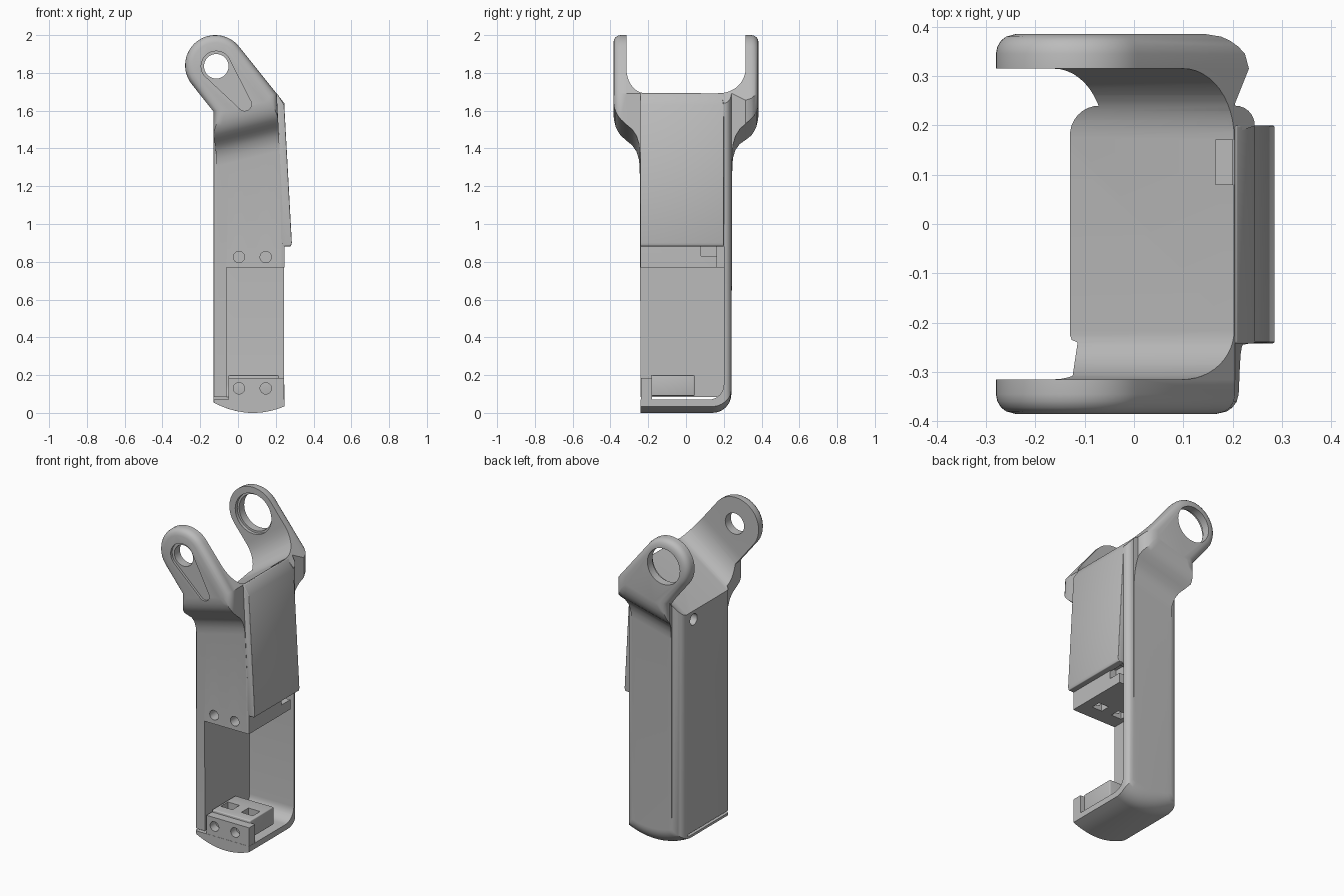
import bpy, bmesh, math
from mathutils import Vector

cube = bpy.data.objects.get("Cube")
if cube:
    bpy.data.objects.remove(cube, do_unlink=True)

grey = bpy.data.materials.new("matte grey")
grey.use_nodes = True
tone = (0.5, 0.5, 0.5, 1)
grey.diffuse_color = tone
grey.node_tree.nodes["Principled BSDF"].inputs["Base Color"].default_value = tone


def loft(name, rings):
    """Skin a list of equal-length rings and cap both ends."""
    bm = bmesh.new()
    rows = [[bm.verts.new(p) for p in ring] for ring in rings]
    n = len(rows[0])
    for a, b in zip(rows, rows[1:]):
        for i in range(n):
            j = (i + 1) % n
            bm.faces.new((a[i], a[j], b[j], b[i]))
    bm.faces.new(rows[0])
    bm.faces.new(rows[-1])
    bmesh.ops.recalc_face_normals(bm, faces=bm.faces)
    mesh = bpy.data.meshes.new(name)
    bm.to_mesh(mesh)
    bm.free()
    obj = bpy.data.objects.new(name, mesh)
    bpy.context.scene.collection.objects.link(obj)
    mesh.materials.append(grey)
    return obj


def prism(name, pts, axis, lo, hi, slope=0):
    """Extrude a 2D outline along an axis; slope tilts z along x."""
    def place(p, t):
        x, y, z = {"x": (t, *p), "y": (p[0], t, p[1]), "z": (*p, t)}[axis]
        return Vector((x, y, z + slope * (x - 0.2)))
    return loft(name, [[place(p, t) for p in pts] for t in (lo, hi)])


def box(name, x0, x1, y0, y1, z0, z1):
    return prism(name, [(x0, y0), (x1, y0), (x1, y1), (x0, y1)], "z", z0, z1)


def arc(cx, cy, r, a0, a1, n=12, tall=1):
    angles = [math.radians(a0 + (a1 - a0) * i / n) for i in range(n + 1)]
    return [(cx + r * math.cos(a), cy + r * tall * math.sin(a)) for a in angles]


def disc(cx, cy, r):
    return arc(cx, cy, r, 0, 348.75, 31)


def bake(obj):
    """Apply the modifiers of an object."""
    bpy.context.view_layer.update()
    graph = bpy.context.evaluated_depsgraph_get()
    mesh = bpy.data.meshes.new_from_object(obj.evaluated_get(graph))
    obj.modifiers.clear()
    obj.data = mesh


def cut(obj, cutters):
    for c in cutters:
        m = obj.modifiers.new("cut", "BOOLEAN")
        m.operation, m.solver, m.object = "DIFFERENCE", "EXACT", c
        bake(obj)
        bpy.data.objects.remove(c, do_unlink=True)


def bevel(obj, width):
    m = obj.modifiers.new("round", "BEVEL")
    m.width, m.segments, m.limit_method = width, 3, "ANGLE"
    m.angle_limit = math.radians(40)
    bake(obj)


# Side outline of the leg at one depth: foot or flare below, leaning head above
HEAD = (-0.12, 1.84)
LEAN = 38


def rim(t, r):
    t = min(max(t, 0), r)
    return r - math.sqrt(r * r - t * t)


def corner(y, r, flared):
    """Inset of a rounded leg edge, fading out over the flare."""
    if flared:
        return r * max(0, 1 - (abs(y) - 0.245) / 0.1)
    return rim(abs(y) - 0.24 + r, r)


def section(y, base, flared):
    rear = y > 0.19
    d = rim(abs(y) - 0.345, 0.04)
    dl = max(d, corner(y, 0.06 if y > 0 else 0.015, flared))
    dr = max(rim(y - 0.285, 0.1), corner(y, 0.04, flared)) if rear else d
    side = (0.245 if rear else 0.205) - dr
    left = -0.13 + dl

    def shoulder(x):
        return 1.69 - 1.26 * (x - 0.205) - 1.61 * d

    def right(z):
        lean = 0 if rear else 0.04 * max(0, z - 0.88) / 0.82
        return 0.245 - lean - dr

    def low(x):
        return base + (0.25 * (x + 0.13) if flared else 1.25 * (x - 0.08) ** 2)

    end = right(low(side))
    pts = []
    for i in range(11):
        x = left + (end - left) * i / 10
        pts.append((x, low(x)))
    z = max(0.88, pts[-1][1] + 0.01)
    pts += [(right(z), z), (side, shoulder(side))]
    pts += arc(*HEAD, 0.16 - d, LEAN, LEAN + 180, 32)
    pts.append((left, 1.596 - 1.26 * dl + 1.61 * d))
    return [(px, y, pz) for px, pz in pts]


flare = [(0.245, 1.30), (0.25, 1.34), (0.262, 1.38), (0.285, 1.415), (0.315, 1.44),
         (0.345, 1.468), (0.36, 1.488), (0.372, 1.512), (0.38, 1.54), (0.385, 1.575)]
rings = [section(-y, z, True) for y, z in reversed(flare)]
rings += [section(y, 0, False) for y in (-0.24, -0.235, -0.225)]
rings += [section(y, z, False) for y, z in arc(0.14, 0.1, 0.1, -90, 0, 10)]
rings += [section(y, z, True) for y, z in flare]
leg = loft("leg_shell", rings)

# Fork gap between the two arms
gap = ([(-0.315, 2.9)] + arc(-0.215, 1.89, 0.1, 180, 270, 12, 2)
       + arc(0.175, 1.89, 0.14, 270, 360, 12, 0.2 / 0.14) + [(0.315, 2.9)])
cutters = [prism("fork_gap", gap, "x", -0.6, 0.6, 0.7)]

# Open bay in the lower leg and the thin slot under its side wall
bay = ([(-0.5, 0.77), (-0.5, 0.07)] + arc(0.12, 0.15, 0.08, -90, 0, 8)
       + [(0.2, 0.77)])
cutters.append(prism("bay", bay, "x", -0.06, 0.6))
cutters.append(box("wall_slot", -0.3, -0.04, -0.5, 0.165, 0.07, 0.085))
cutters.append(box("bay_notch", 0.2, 0.5, 0.08, 0.165, 0.83, 0.9))
cutters.append(box("bay_rear_gap", 0.0, 0.5, 0.165, 0.2, 0.7, 0.88))

# Pivot holes: small with a keyhole recess in front, large and stepped behind
key = (arc(-0.115, 1.835, 0.08, LEAN, LEAN + 180, 20)
       + arc(0.035, 1.635, 0.036, LEAN + 180, LEAN + 360, 14))
cutters.append(prism("keyhole_recess", key, "y", -0.5, -0.37))
cutters.append(prism("front_pivot", disc(-0.115, 1.835, 0.065), "y", -0.5, 0))
cutters.append(prism("rear_pivot", disc(-0.115, 1.835, 0.112), "y", 0, 0.5))
cutters.append(prism("rear_pivot_step", disc(-0.115, 1.835, 0.125), "y", 0, 0.335))

# Cable hole, cable pocket, screw holes and nut pockets
cutters.append(prism("cable_hole", disc(0.11, 1.405, 0.035), "x", -0.3, -0.05))
cutters.append(box("cable_pocket", 0.165, 0.204, 0.08, 0.17, 1.55, 1.9))
SCREWS = (0.005, 0.147)
for x in SCREWS:
    cutters.append(prism("upper_screw", disc(x, 0.825, 0.03), "y", -0.5, -0.08))
    cutters.append(box("upper_nut", x - 0.035, x + 0.035, -0.15, -0.09, 0.7, 0.86))
cut(leg, cutters)

# Foot clamp: front lip and nut block inside the bay
lip = box("foot_lip", -0.05, 0.244, -0.239, -0.18, 0.05, 0.185)
block = box("foot_block", -0.05, 0.215, -0.185, 0.045, 0.09, 0.2)
bevel(block, 0.006)
for x in SCREWS:
    cut(lip, [prism("lower_screw", disc(x, 0.13, 0.03), "y", -0.5, -0.1)])
    cut(block, [box("lower_nut", x - 0.04, x + 0.04, -0.12, -0.05, 0.12, 0.4)])

# Raised tilted cover plate on the side
cover = prism("side_cover", [(0.2, 1.69), (0.208, 1.69), (0.245, 1.63),
                             (0.285, 0.9), (0.28, 0.882), (0.235, 0.882)], "y", -0.242, 0.2)
bevel(cover, 0.01)

for obj in (leg, lip, block, cover):
    bpy.ops.object.select_all(action="DESELECT")
    obj.select_set(True)
    bpy.context.view_layer.objects.active = obj
    bpy.ops.object.shade_smooth_by_angle(angle=math.radians(35))
